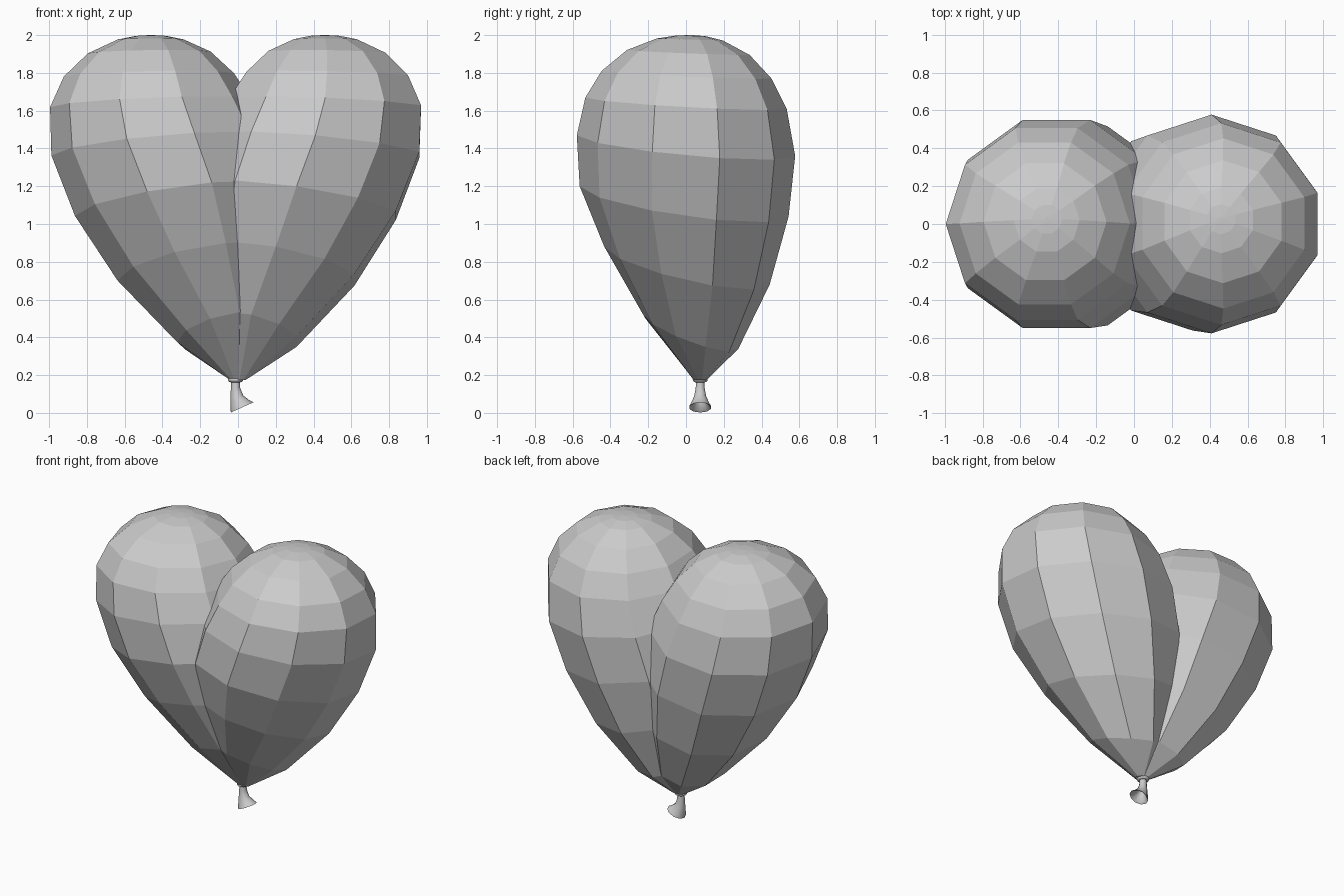
import bpy, bmesh
from math import sin, cos, pi, radians

if "Cube" in bpy.data.objects:
    bpy.data.objects.remove(bpy.data.objects["Cube"])


def loft(name, rings, sides, mirror=1, turn=0.0, smooth=None):
    """Skin tilted rings: (cx, cy, cz, radius, slope_x, slope_y)."""
    bm = bmesh.new()
    loops = []
    for cx, cy, cz, r, sx, sy in rings:
        loop = []
        for i in range(sides):
            a = turn + 2 * pi * i / sides
            dx, dy = r * cos(a), r * sin(a)
            loop.append(bm.verts.new((mirror * (cx + dx), cy + dy, cz + sx * dx + sy * dy)))
        loops.append(loop)
    for a, b in zip(loops, loops[1:]):
        for i in range(sides):
            j = (i + 1) % sides
            bm.faces.new((a[i], a[j], b[j], b[i]))
    bm.faces.new(loops[0])
    bm.faces.new(loops[-1])
    bmesh.ops.recalc_face_normals(bm, faces=bm.faces)
    mesh = bpy.data.meshes.new(name)
    bm.to_mesh(mesh)
    bm.free()
    obj = bpy.data.objects.new(name, mesh)
    bpy.context.collection.objects.link(obj)
    if smooth:
        bpy.ops.object.select_all(action='DESELECT')
        obj.select_set(True)
        bpy.context.view_layer.objects.active = obj
        bpy.ops.object.shade_smooth_by_angle(angle=radians(smooth))
    return obj


# Two inflated lobes, leaning outward from the shared knot
lobe = [
    (0.008, 0.075, 0.175, 0.035, 0, 0),
    (0.07, 0.025, 0.43, 0.252, -0.22, -0.36),
    (0.2, 0.005, 0.78, 0.438, -0.18, -0.23),
    (0.31, -0.01, 1.12, 0.553, -0.14, -0.145),
    (0.41, 0.0, 1.415, 0.578, -0.09, -0.095),
    (0.462, 0.0, 1.64, 0.533, -0.04, -0.055),
    (0.472, 0.003, 1.79, 0.45, -0.02, -0.045),
    (0.47, 0.012, 1.908, 0.325, -0.015, -0.04),
    (0.462, 0.02, 1.977, 0.175, 0, -0.03),
    (0.46, 0.025, 1.996, 0.08, 0, -0.02),
    (0.46, 0.025, 2.0, 0.012, 0, 0),
]
loft("left_lobe", lobe, 10, mirror=-1)
loft("right_lobe", lobe, 10, turn=pi / 10)

# Rolled knot ring
bpy.ops.mesh.primitive_torus_add(major_segments=14, minor_segments=8, major_radius=0.027,
                                 minor_radius=0.014, location=(-0.013, 0.075, 0.176))
bpy.context.object.name = "knot_ring"
bpy.ops.object.shade_smooth_by_angle(angle=radians(60))

# Flared mouth below the knot, with a hollow inside
mouth = [
    (-0.013, 0.075, 0.175, 0.022, 0, 0),
    (-0.013, 0.075, 0.13, 0.025, 0.05, 0),
    (-0.006, 0.075, 0.085, 0.034, 0.2, 0),
    (0.01, 0.075, 0.048, 0.05, 0.38, 0),
    (0.022, 0.075, 0.029, 0.06, 0.45, 0),
    (0.02, 0.075, 0.032, 0.052, 0.45, 0),
    (0.006, 0.075, 0.062, 0.032, 0.35, 0),
    (-0.006, 0.075, 0.095, 0.018, 0.2, 0),
]
loft("mouth", mouth, 10, smooth=50)
